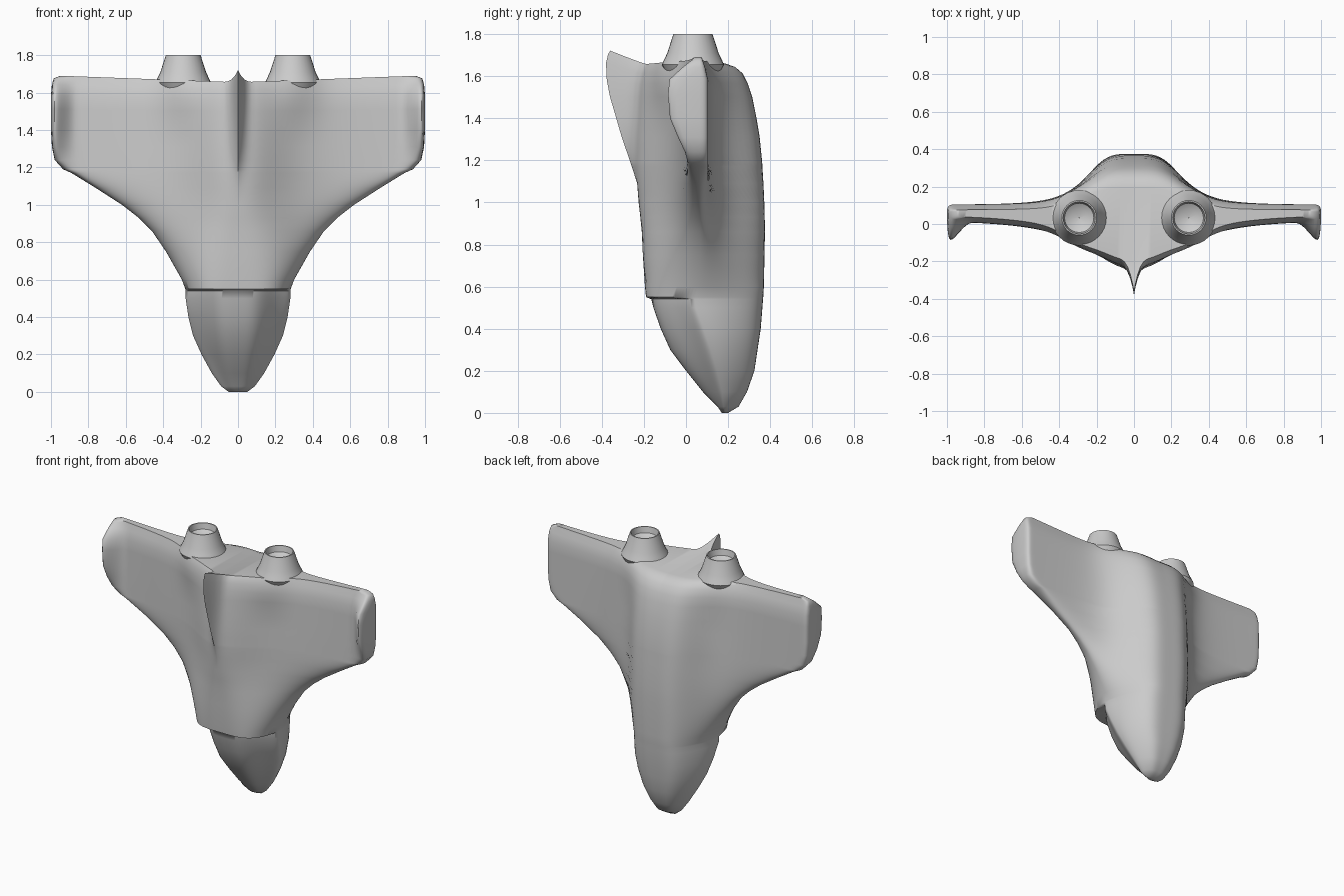
import bpy, bmesh
from math import radians, sin, cos, pi, exp, copysign

if "Cube" in bpy.data.objects:
    bpy.data.objects.remove(bpy.data.objects["Cube"])

grey = bpy.data.materials.new("hull_grey")
grey.use_nodes = True
grey.diffuse_color = (0.6, 0.6, 0.6, 1)
grey.node_tree.nodes["Principled BSDF"].inputs["Base Color"].default_value = (0.6, 0.6, 0.6, 1)


def finish(bm, name, angle=40):
    """Turn a bmesh into a clean, smooth-shaded grey object."""
    bmesh.ops.remove_doubles(bm, verts=bm.verts, dist=0.0005)
    bmesh.ops.recalc_face_normals(bm, faces=bm.faces)
    mesh = bpy.data.meshes.new(name)
    bm.to_mesh(mesh)
    bm.free()
    obj = bpy.data.objects.new(name, mesh)
    bpy.context.collection.objects.link(obj)
    mesh.materials.append(grey)
    bpy.ops.object.select_all(action='DESELECT')
    bpy.context.view_layer.objects.active = obj
    obj.select_set(True)
    bpy.ops.object.shade_smooth_by_angle(angle=radians(angle))
    return obj


def ramp(value, start, end):
    """Smooth step from 0 to 1."""
    t = min(1, max(0, (value - start) / (end - start)))
    return t * t * (3 - 2 * t)


def bridge(bm, rows, closed=False):
    for a, b in zip(rows, rows[1:]):
        for i in range(len(a) if closed else len(a) - 1):
            j = (i + 1) % len(a)
            bm.faces.new((a[i], a[j], b[j], b[i]))


# Hull stations: height, half width, upper y, belly y, edge y
STATIONS = [
    (0, .05, .17, .2, .185), (.03, .09, .15, .25, .18), (.1, .14, .08, .29, .175),
    (.2, .195, 0, .325, .15), (.3, .24, -.075, .34, .12), (.4, .265, -.12, .355, .085),
    (.5, .28, -.155, .363, .05), (.54, .28, -.165, .366, .045), (.55, .282, -.19, .367, .045),
    (.6, .3, -.195, .37, .055), (.75, .385, -.205, .373, .065), (.86, .46, -.21, .375, .065),
    (.93, .53, -.217, .374, .065), (1, .62, -.225, .372, .065), (1.09, .76, -.232, .368, .065),
    (1.17, .89, -.24, .363, .065), (1.19, .935, -.24, .362, .065), (1.24, .98, -.24, .357, .065),
    (1.31, .995, -.24, .35, .065), (1.4, 1, -.235, .335, .065), (1.5, 1, -.23, .315, .065),
    (1.56, 1, -.225, .295, .065), (1.61, .995, -.215, .27, .065), (1.64, .985, -.205, .235, .065),
    (1.655, .95, -.195, .19, .065),
]
STEPS = 44


def hull_ring(z, width, upper, belly, edge, fin_height=.165):
    """Upper and lower skin, both ordered from right tip to left tip."""
    canopy = z < .545
    tip = 110 * ramp(z, 1.05, 1.3)
    upper_power = 2.6 if canopy else 6 + tip
    belly_power = 3.2 + 3 * ramp(z, 0, .6) + tip
    thick = .038 * (1 - .75 * ramp(z, 1.56, 1.665))
    skin = min(thick, .25 * (belly - edge))
    curl = .125 * ramp(z, 1.14, 1.46) * (1 - ramp(z, 1.54, 1.67))
    spread = ramp(z, .55, 1.1)
    upper_reach = .72 * width if canopy else .35 - .06 * spread
    upper_fall = 4 if canopy else 3.6 - 1.3 * spread
    fin = fin_height * min(1, max(0, (z - 1.12) / .48))
    top, bottom = [], []
    for i in range(-STEPS, STEPS + 1):
        u = min(1, sin(abs(i / STEPS) ** 1.4 * pi / 2))
        x, side = width * u, copysign(1, i)
        swell_up = 1 / (1 + (x / upper_reach) ** upper_fall)
        swell_low = 1 / (1 + (x / min(.27, width)) ** 4)
        # Slight bulge where the engines sit
        pod = .035 * ramp(z, 1.35, 1.64) * exp(-((x - .3) / .12) ** 2)
        # Thin tail fin growing out of the spine
        blade = max(0, 1 - x / .085) ** 3
        up = (skin + pod + (edge - upper - skin) * swell_up + fin * blade
              + curl * ramp(x, .86, 1.02))
        low = skin + pod * .6 + (belly - edge - skin) * swell_low
        height = z + .037 * x * ramp(z, 1.4, 1.655)
        rise = .4 * fin * blade * ramp(z, 1.5, 1.655)
        top.append((side * x, edge - up * (1 - u ** upper_power) ** .5, height + rise))
        bottom.append((side * x, edge + low * (1 - u ** belly_power) ** .5, height))
    return top, bottom


# Blended body, wings and fin
bm = bmesh.new()
tops, bottoms = [], []
for station in STATIONS:
    top, bottom = hull_ring(*station)
    tops.append([bm.verts.new(p) for p in top])
    bottoms.append([bm.verts.new(p) for p in bottom])
bridge(bm, tops)
bridge(bm, bottoms)
bridge(bm, [tops[0], bottoms[0]])
# Stern: the fin's top slopes down to the deck, which runs on to the belly
deck = [bm.verts.new(p) for p in hull_ring(*STATIONS[-1], fin_height=0)[0]]
bridge(bm, [tops[-1], deck, bottoms[-1]])
finish(bm, "hull_wings_and_fin", 60)

# Hollow engine nozzles whose bases tuck into the hull
NOZZLE = ((.07, 1.5), (.12, 1.6), (.148, 1.655), (.136, 1.68), (.122, 1.71), (.093, 1.8),
          (.086, 1.8), (.078, 1.76), (.045, 1.74), (.001, 1.735))
for name, side in (("left_nozzle", 1), ("right_nozzle", -1)):
    bm = bmesh.new()
    rows = [[bm.verts.new((side * .293 + r * cos(a * pi / 16), .033 + r * sin(a * pi / 16), z))
             for a in range(32)] for r, z in NOZZLE]
    bridge(bm, rows, closed=True)
    finish(bm, name)
